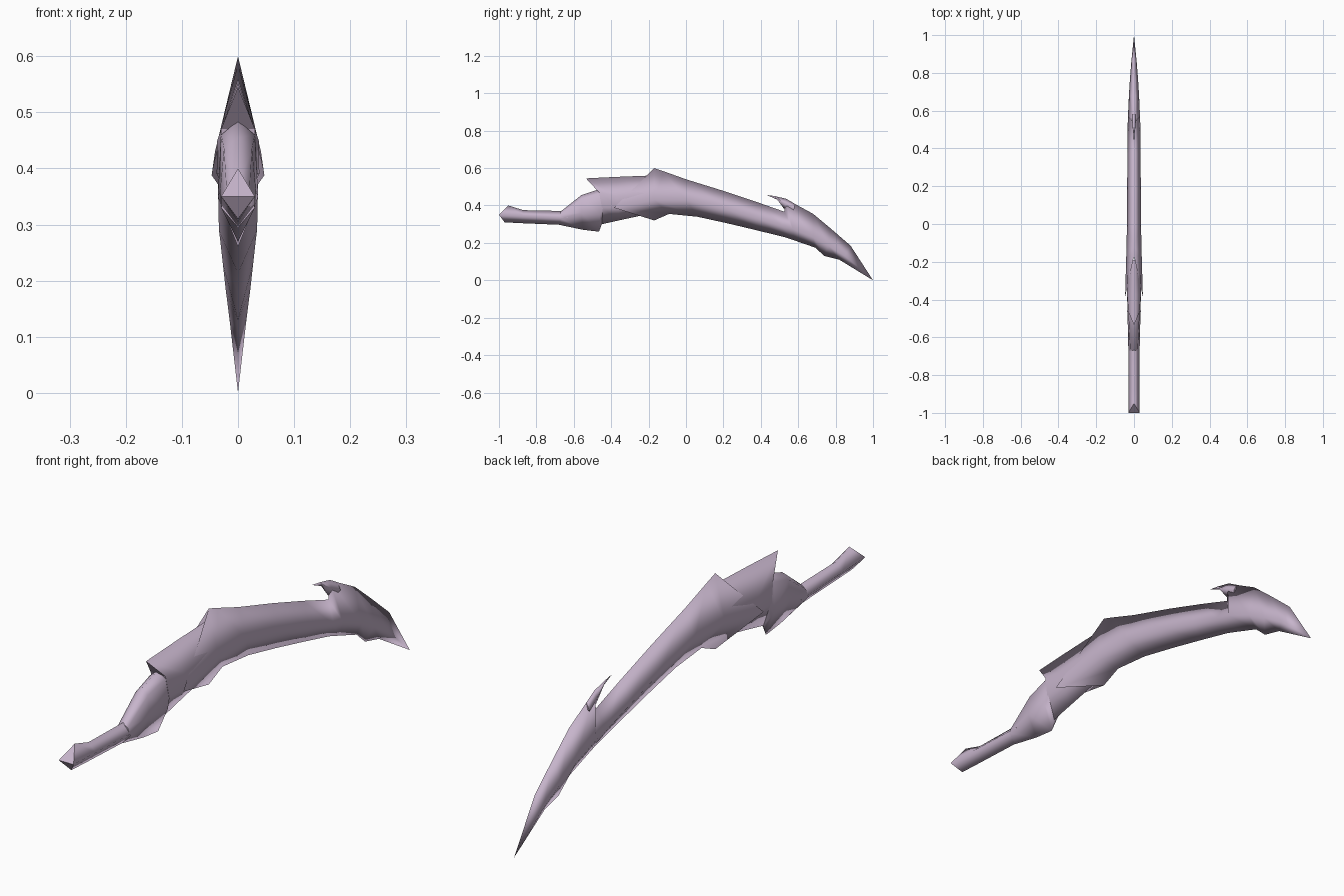
import bpy
import bmesh

default = bpy.data.objects.get("Cube")
if default:
    bpy.data.objects.remove(default, do_unlink=True)

mauve = bpy.data.materials.new("pale mauve")
mauve.use_nodes = True
mauve.diffuse_color = (0.57, 0.46, 0.60, 1)
mauve.node_tree.nodes["Principled BSDF"].inputs["Base Color"].default_value = mauve.diffuse_color


def loft(name, rings, cap_start=True, cap_end=True):
    """Each ring lists (x, y, z) from the top edge down one side to the bottom edge; the other side is mirrored."""
    bm = bmesh.new()
    loops, caps = [], []
    for ring in rings:
        right = [bm.verts.new(p) for p in ring]
        left = [bm.verts.new((-x, y, z)) for x, y, z in ring[1:-1]]
        loops.append((right, [right[0]] + left + [right[-1]]))
    for (r0, l0), (r1, l1) in zip(loops, loops[1:]):
        for a, b in ((r0, r1), (l0, l1)):
            for i in range(len(a) - 1):
                bm.faces.new((a[i], a[i + 1], b[i + 1], b[i])).smooth = True
    for wanted, (r, l) in ((cap_start, loops[0]), (cap_end, loops[-1])):
        if wanted:
            for i in range(len(r) - 1):
                corners = list(dict.fromkeys((r[i], r[i + 1], l[i + 1], l[i])))
                caps.append(bm.faces.new(corners))
    for face in caps:
        for edge in face.edges:
            edge.smooth = False
    bmesh.ops.remove_doubles(bm, verts=bm.verts, dist=0.0005)
    bmesh.ops.recalc_face_normals(bm, faces=bm.faces)
    mesh = bpy.data.meshes.new(name)
    bm.to_mesh(mesh)
    bm.free()
    mesh.materials.append(mauve)
    obj = bpy.data.objects.new(name, mesh)
    bpy.context.collection.objects.link(obj)
    return obj


def diamond(top, side, bottom):
    return [(0, *top), side, (0, *bottom)]


def hexagon(top, shoulder, side, bottom):
    return [(0, *top), shoulder, side, (0, *bottom)]


# Grip with a chisel-shaped pommel
loft("grip", [
    diamond((-0.95, 0.40), (0.03, -1.0, 0.35), (-0.97, 0.31)),
    diamond((-0.87, 0.375), (0.03, -0.87, 0.345), (-0.87, 0.305)),
    diamond((-0.63, 0.37), (0.03, -0.63, 0.335), (-0.63, 0.295)),
])

# Flared guard with a downward point at its rear
loft("guard", [
    hexagon((-0.67, 0.368), (0.02, -0.67, 0.355), (0.03, -0.67, 0.33), (-0.67, 0.295)),
    hexagon((-0.56, 0.455), (0.025, -0.56, 0.435), (0.032, -0.56, 0.36), (-0.55, 0.27)),
    hexagon((-0.47, 0.485), (0.03, -0.47, 0.46), (0.036, -0.46, 0.35), (-0.465, 0.26)),
    hexagon((-0.44, 0.48), (0.03, -0.44, 0.46), (0.032, -0.44, 0.40), (-0.45, 0.30)),
])

# Collar with a forward spike, tucked under the blade hood
loft("spiked_collar", [
    hexagon((-0.535, 0.545), (0.03, -0.465, 0.47), (0.034, -0.45, 0.39), (-0.45, 0.30)),
    hexagon((-0.37, 0.553), (0.037, -0.37, 0.45), (0.038, -0.36, 0.39), (-0.36, 0.32)),
    hexagon((-0.19, 0.56), (0.03, -0.19, 0.47), (0.034, -0.2, 0.42), (-0.22, 0.35)),
])

# Curved blade, open at the hood
loft("blade", [
    diamond((-0.17, 0.60), (0.047, -0.385, 0.388), (-0.17, 0.32)),
    diamond((-0.12, 0.583), (0.041, -0.17, 0.43), (-0.09, 0.355)),
    diamond((0.0, 0.54), (0.037, 0.0, 0.43), (0.06, 0.34)),
    diamond((0.2, 0.478), (0.036, 0.2, 0.385), (0.22, 0.305)),
    diamond((0.38, 0.418), (0.035, 0.37, 0.335), (0.38, 0.267)),
    diamond((0.525, 0.367), (0.034, 0.51, 0.29), (0.53, 0.23)),
    diamond((0.53, 0.437), (0.032, 0.57, 0.275), (0.58, 0.213)),
    diamond((0.68, 0.355), (0.027, 0.68, 0.23), (0.69, 0.175)),
    diamond((0.77, 0.28), (0.022, 0.76, 0.185), (0.74, 0.13)),
    diamond((0.88, 0.185), (0.015, 0.85, 0.13), (0.82, 0.11)),
    diamond((1.0, 0.0), (0, 1.0, 0.0), (1.0, 0.0)),
], cap_start=False, cap_end=False)

# Back-swept barb on the spine
loft("barb", [
    diamond((0.43, 0.457), (0, 0.43, 0.457), (0.43, 0.457)),
    diamond((0.475, 0.45), (0.004, 0.48, 0.442), (0.49, 0.43)),
    diamond((0.535, 0.436), (0.009, 0.53, 0.41), (0.522, 0.385)),
    diamond((0.58, 0.41), (0.012, 0.58, 0.385), (0.56, 0.36)),
], cap_start=False)
